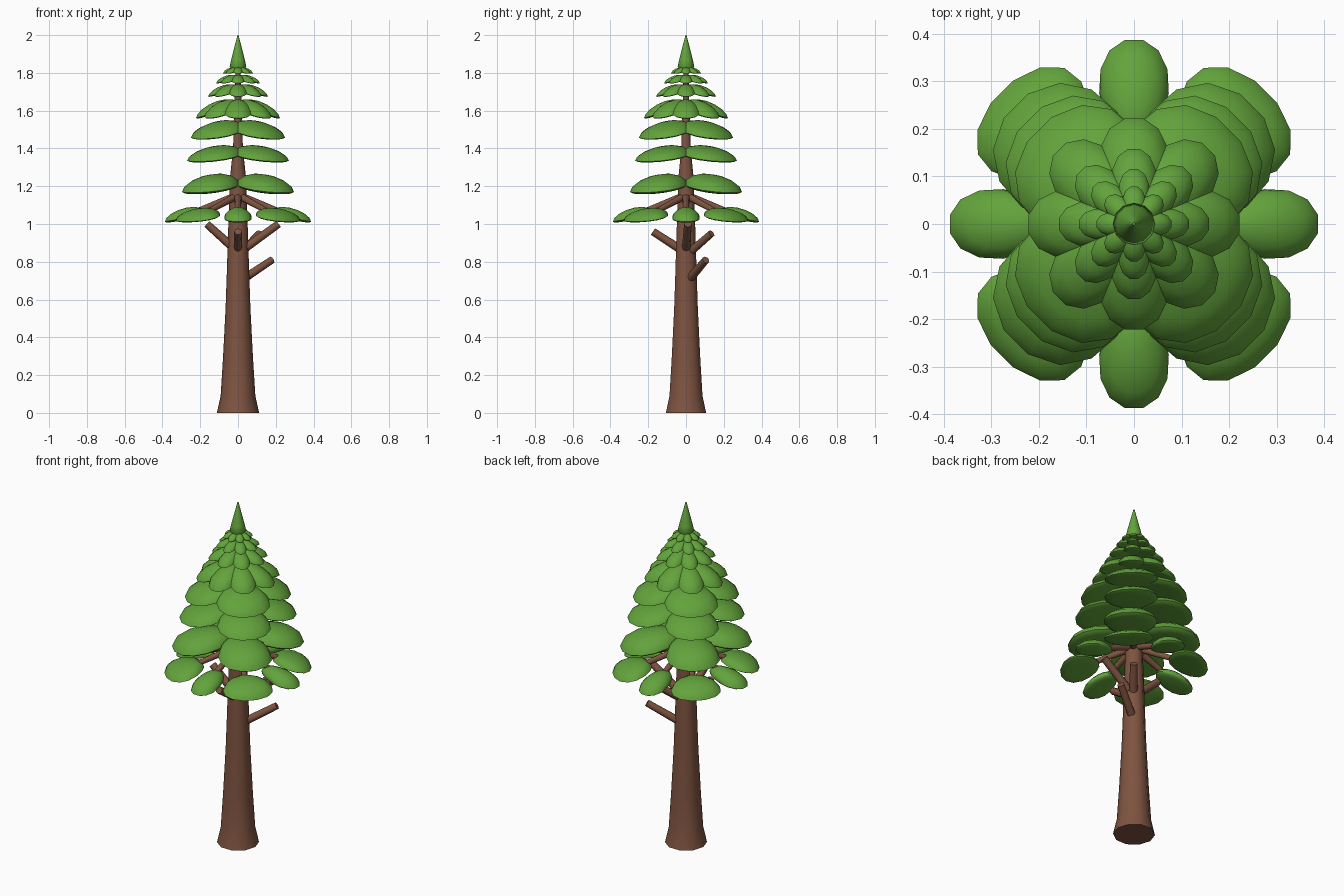
import bpy, bmesh, math
from mathutils import Vector, Matrix

default = bpy.data.objects.get("Cube")
if default:
    bpy.data.objects.remove(default, do_unlink=True)


def material(name, rgb):
    m = bpy.data.materials.new(name)
    m.use_nodes = True
    m.diffuse_color = (*rgb, 1)
    m.node_tree.nodes["Principled BSDF"].inputs["Base Color"].default_value = (*rgb, 1)
    return m


green = material("needle green", (0.125, 0.37, 0.045))
brown = material("bark brown", (0.21, 0.088, 0.052))


def finish(bm, name, mat, angle):
    bmesh.ops.recalc_face_normals(bm, faces=bm.faces)
    mesh = bpy.data.meshes.new(name)
    bm.to_mesh(mesh)
    bm.free()
    mesh.materials.append(mat)
    obj = bpy.data.objects.new(name, mesh)
    bpy.context.scene.collection.objects.link(obj)
    bpy.ops.object.select_all(action='DESELECT')
    obj.select_set(True)
    bpy.context.view_layer.objects.active = obj
    bpy.ops.object.shade_smooth_by_angle(angle=math.radians(angle))


def lathe(name, profile, mat, sides):
    """Stack of rings (radius, height), capped at both ends."""
    bm = bmesh.new()
    rings = [[bm.verts.new((r * math.cos(math.tau * i / sides),
                            r * math.sin(math.tau * i / sides), z))
              for i in range(sides)] for r, z in profile]
    for low, high in zip(rings, rings[1:]):
        for i in range(sides):
            j = (i + 1) % sides
            bm.faces.new((low[i], low[j], high[j], high[i]))
    bm.faces.new(rings[0][::-1])
    bm.faces.new(rings[-1])
    finish(bm, name, mat, 50)


def stick(bm, start, end, r1, r2):
    a, b = Vector(start), Vector(end)
    turn = (b - a).to_track_quat('Z', 'Y').to_matrix().to_4x4()
    bmesh.ops.create_cone(bm, cap_ends=True, segments=8, radius1=r1, radius2=r2,
                          depth=(b - a).length,
                          matrix=Matrix.Translation((a + b) / 2) @ turn)


def bough(bm, angle, inner, reach, half_width, tip_z, rise, thick):
    """Drooping pad: domed above, shallow below, narrower at the trunk."""
    verts = bmesh.ops.create_uvsphere(bm, u_segments=14, v_segments=8, radius=1)["verts"]
    for v in verts:
        u, s, w = v.co
        t = (u + 1) / 2
        radial = inner + (reach - inner) * t
        side = s * half_width * (0.86 + 0.14 * u)
        z = tip_z + rise * (1 - t ** 1.5) + w * thick * (1 if w > 0 else 0.4)
        z -= 0.15 * rise * s * s
        v.co = (radial, side, z)
    bmesh.ops.rotate(bm, verts=verts, cent=(0, 0, 0),
                     matrix=Matrix.Rotation(angle, 3, 'Z'))


# Trunk
lathe("trunk", [(0.112, 0), (0.092, 0.09), (0.08, 0.28), (0.066, 0.55), (0.06, 0.72),
                (0.051, 1.0), (0.042, 1.25), (0.026, 1.4), (0.02, 1.6), (0.012, 1.85)],
      brown, 10)

# Bare branch stubs below the foliage
bm = bmesh.new()
for start, end in [((0.03, 0.02, 0.71), (0.18, 0.105, 0.81)),
                   ((-0.02, 0, 0.87), (-0.165, 0, 1.0)),
                   ((0.02, 0, 0.86), (0.215, 0.01, 1.0)),
                   ((0, -0.02, 0.86), (0, -0.175, 0.96)),
                   ((0.02, 0.02, 0.85), (0.115, 0.135, 0.95))]:
    stick(bm, start, end, 0.023, 0.02)
finish(bm, "branch_stubs", brown, 50)

# Twigs that carry the lowest boughs
bm = bmesh.new()
for k in range(8):
    c, s = math.cos(k * math.pi / 4), math.sin(k * math.pi / 4)
    stick(bm, (0.02 * c, 0.02 * s, 1.145), (0.25 * c, 0.25 * s, 1.055), 0.02, 0.014)
finish(bm, "carrying_twigs", brown, 50)

# Lowest tier: narrow boughs on the axes, wide ones on the diagonals
bm = bmesh.new()
for k in range(4):
    a = k * math.pi / 2
    bough(bm, a, 0.16, 0.39, 0.085, 1.012, 0.045, 0.045)
    bough(bm, a + math.pi / 4, 0.185, 0.395, 0.155, 1.012, 0.045, 0.04)
finish(bm, "foliage_tier_lowest", green, 60)

# Upper tiers: count, inner, reach, half width, tip height, rise, thickness
tiers = [(4, 0.03, 0.355, 0.165, 1.165, 0.05, 0.065),
         (4, 0.01, 0.315, 0.165, 1.33, 0.05, 0.05),
         (4, 0.0, 0.285, 0.165, 1.45, 0.065, 0.05),
         (8, 0.0, 0.225, 0.085, 1.56, 0.07, 0.045),
         (8, 0.0, 0.16, 0.055, 1.675, 0.045, 0.03),
         (8, 0.0, 0.117, 0.038, 1.745, 0.03, 0.022),
         (8, 0.0, 0.08, 0.028, 1.797, 0.02, 0.018)]
for n, (count, *shape) in enumerate(tiers):
    bm = bmesh.new()
    for k in range(count):
        offset = math.pi / 4 if count == 4 else 0
        bough(bm, k * math.tau / count + offset, *shape)
    finish(bm, f"foliage_tier_{n + 2}", green, 60)

# Pointed crown
lathe("crown_tip", [(0.03, 1.815), (0.044, 1.835), (0.036, 1.87), (0.022, 1.925),
                    (0.003, 2.0)], green, 12)
